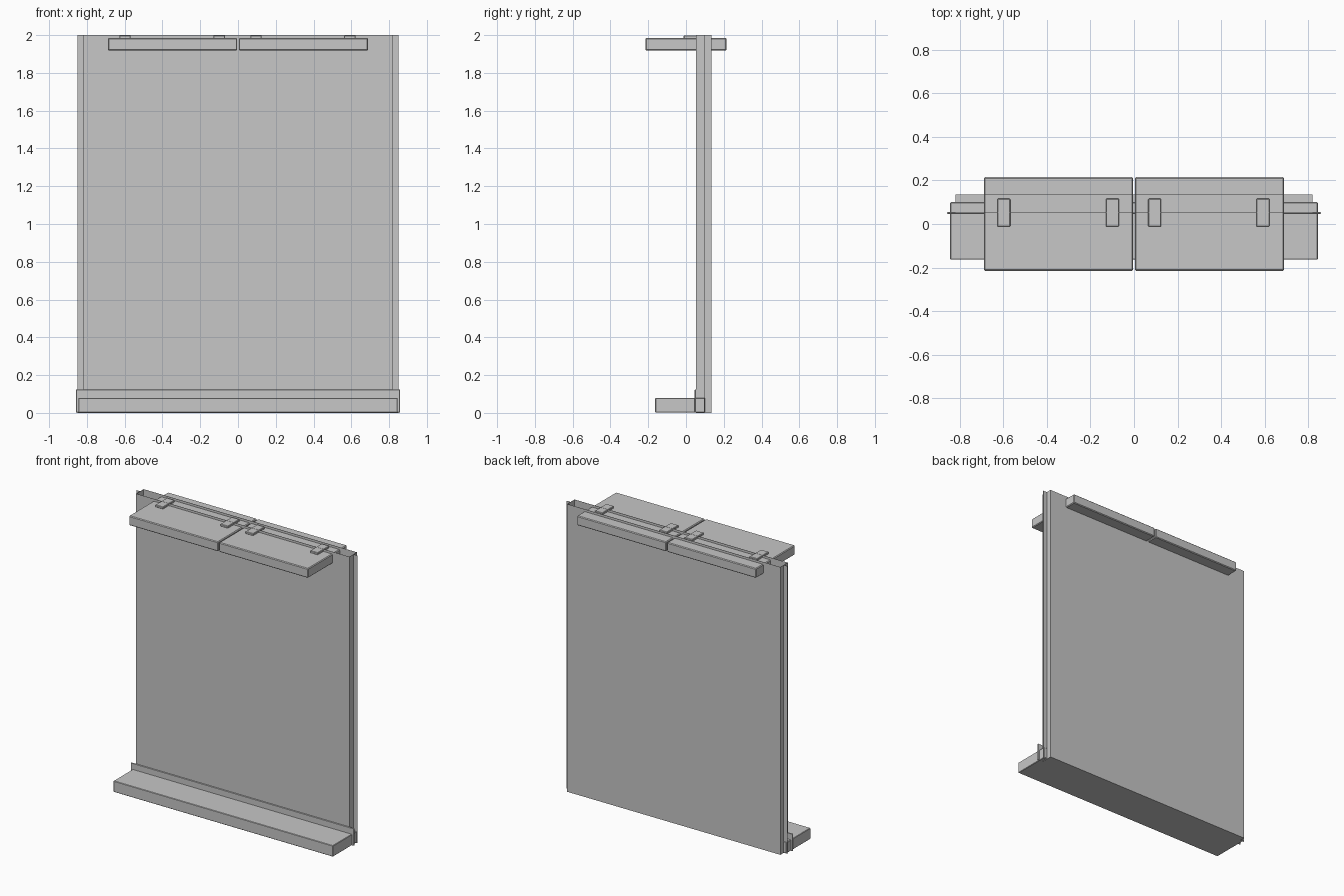
import bpy

if "Cube" in bpy.data.objects:
    bpy.data.objects.remove(bpy.data.objects["Cube"])

# single flat grey used on every part
grey = bpy.data.materials.new("light_grey")
grey.diffuse_color = (0.57, 0.57, 0.57, 1.0)
grey.use_nodes = True
grey.node_tree.nodes["Principled BSDF"].inputs["Base Color"].default_value = grey.diffuse_color


def box(name, x, y, z, bevel=0.0):
    """Box from (min, max) ranges, with an optional small edge chamfer."""
    bpy.ops.mesh.primitive_cube_add(size=1)
    ob = bpy.context.object
    ob.name = name
    ob.location = [(a + b) / 2 for a, b in (x, y, z)]
    ob.scale = [b - a for a, b in (x, y, z)]
    bpy.ops.object.transform_apply(location=False, rotation=False, scale=True)
    ob.data.materials.append(grey)
    if bevel:
        mod = ob.modifiers.new("edge_chamfer", "BEVEL")
        mod.width = bevel
        mod.segments = 1
    return ob


FRONT, BACK, T = 0.053, 0.135, 0.001
HALF, FIN = 0.82, 0.85

# hollow partition: two sheets, end sheets and a floor, open at the top
box("front_sheet", (-HALF, HALF), (FRONT, FRONT + T), (0, 2))
box("back_sheet", (-HALF, HALF), (BACK - T, BACK), (0, 2))
box("wall_floor", (-HALF, HALF), (FRONT + T, BACK - T), (0, T))

# end sheets, each with a thin upright fin along its middle
for side, s in (("left", -1), ("right", 1)):
    box(f"{side}_end_sheet", sorted((s * HALF, s * (HALF - T))),
        (FRONT + T, BACK - T), (T, 2))
    box(f"{side}_fin", sorted((s * HALF, s * FIN)), (0.0965, 0.0975), (0, 2))

# base step and skirting strip along the front
box("base_step", (-0.844, 0.844), (-0.163, 0.10), (0.003, 0.08), 0.003)
box("skirting_strip", (-0.858, 0.858), (0.046, 0.054), (0.003, 0.123), 0.002)

# two counter boards passing through the wall near the top
for side, s in (("left", -1), ("right", 1)):
    box(f"{side}_counter", sorted((s * 0.004, s * 0.689)),
        (-0.215, 0.215), (1.918, 1.984), 0.005)

# small fixing plates on the counters
for i, cx in enumerate((-0.598, -0.099, 0.095, 0.592)):
    box(f"fixing_plate_{i + 1}", (cx - 0.03, cx + 0.03),
        (-0.012, 0.116), (1.983, 1.999), 0.003)
